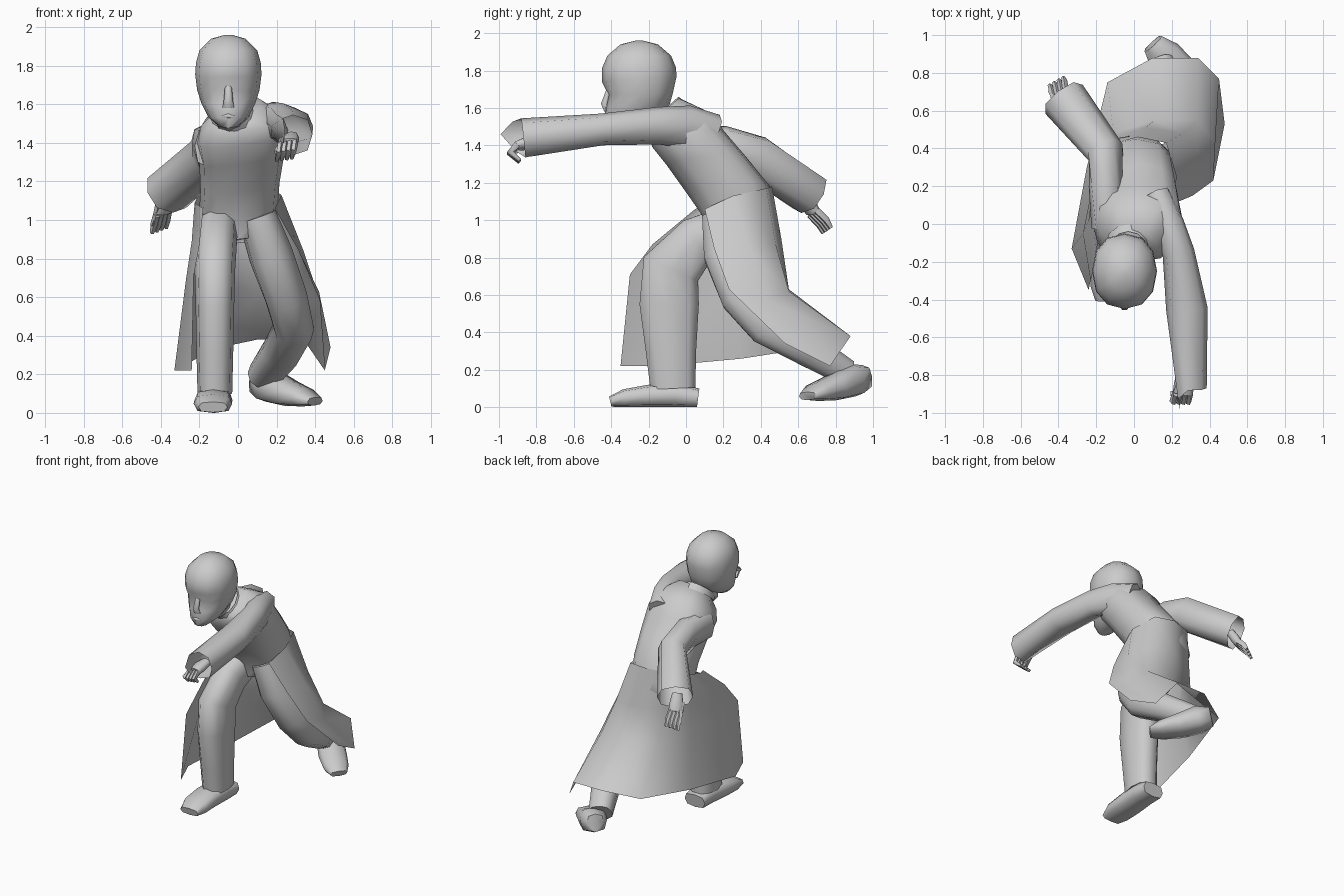
import bpy, bmesh, math
from mathutils import Vector as V


def make(name, rows, closed=True, caps=(True, True), angle=70):
    """Skin rows of points into one smooth-by-angle mesh."""
    bm = bmesh.new()
    g = [[bm.verts.new(p) for p in r] for r in rows]
    n = len(g[0])
    for a, b in zip(g, g[1:]):
        for i in range(n if closed else n - 1):
            j = (i + 1) % n
            bm.faces.new((a[i], a[j], b[j], b[i]))
    if closed and caps[0]:
        bm.faces.new(g[0][::-1])
    if closed and caps[1]:
        bm.faces.new(g[-1])
    bmesh.ops.recalc_face_normals(bm, faces=bm.faces)
    me = bpy.data.meshes.new(name)
    bm.to_mesh(me)
    bm.free()
    ob = bpy.data.objects.new(name, me)
    bpy.context.collection.objects.link(ob)
    bpy.ops.object.select_all(action='DESELECT')
    ob.select_set(True)
    bpy.context.view_layer.objects.active = ob
    bpy.ops.object.shade_smooth_by_angle(angle=math.radians(angle))
    return ob


def circle(n, box):
    """Unit circle points, squarer for a smaller box exponent."""
    def f(v):
        return math.copysign(abs(v) ** box, v) if abs(v) > 1e-6 else 0.0
    return [(f(math.cos(2 * math.pi * k / n)), f(math.sin(2 * math.pi * k / n))) for k in range(n)]


def tube(name, path, side=(1, 0, 0), n=8, caps=(True, True), tip=None, box=.8):
    """Limb along path of (x, y, z, half width, half depth)."""
    pts = [V(p[:3]) for p in path]
    rows = []
    for i, p in enumerate(path):
        t = (pts[min(i + 1, len(pts) - 1)] - pts[max(i - 1, 0)]).normalized()
        s = V(side)
        s = (s - t * s.dot(t)).normalized()
        u = s.cross(t)
        rows.append([pts[i] + s * p[3] * c + u * p[4] * d for c, d in circle(n, box)])
    if tip:
        for k, w in ((-1, .4), (0, 1), (1, .4)):
            rows[-1][n // 2 + k] += V(tip) * w
    return make(name, rows, caps=caps)


def stack(name, rings, n=12, tilt=0.0, caps=(True, True), box=1.0):
    """Body from rings of (front y, front z, back y, back z, centre x, half width)."""
    rows = []
    for fy, fz, by, bz, cx, hw in rings:
        rows.append([(cx + hw * d, fy + (by - fy) * (1 - c) / 2,
                      fz + (bz - fz) * (1 - c) / 2 + hw * d * tilt) for c, d in circle(n, box)])
    return make(name, rows, caps=caps)


# head and face
stack("head", [
    (-.42, 1.48, -.27, 1.50, -.05, .055), (-.44, 1.53, -.17, 1.54, -.05, .105),
    (-.43, 1.60, -.09, 1.61, -.05, .14), (-.415, 1.67, -.07, 1.68, -.05, .162),
    (-.45, 1.74, -.05, 1.77, -.05, .172), (-.45, 1.81, -.055, 1.82, -.05, .168),
    (-.42, 1.88, -.08, 1.88, -.05, .15), (-.35, 1.94, -.15, 1.94, -.05, .09),
    (-.27, 1.96, -.23, 1.96, -.05, .02)], box=.9)
tube("nose", [(-.05, -.415, 1.69, .018, .015), (-.05, -.437, 1.62, .024, .02),
              (-.05, -.425, 1.585, .03, .014)], n=6)
tube("mouth", [(-.09, -.415, 1.535, .006, .01), (-.05, -.437, 1.54, .012, .012),
               (-.01, -.415, 1.535, .006, .01)], side=(0, 0, 1), n=6)
tube("neck", [(-.03, -.02, 1.50, .08, .08), (-.05, -.22, 1.56, .075, .09)], n=8)

# coat body, leaning forward, with collar
stack("coat_body", [
    (.12, .90, .43, .88, .0, .15), (.09, 1.02, .47, 1.03, .0, .205),
    (.0, 1.15, .45, 1.18, .01, .205), (-.10, 1.29, .32, 1.34, .02, .22),
    (-.18, 1.39, .20, 1.48, .02, .24), (-.20, 1.46, .14, 1.57, .02, .21),
    (-.19, 1.50, -.03, 1.65, -.0, .12)], tilt=.12, box=.8)
stack("collar", [(-.20, 1.46, .0, 1.63, -.02, .13),
                 (-.23, 1.49, -.04, 1.66, -.03, .10)], caps=(False, False))

# open coat skirt, from one front edge round the back to the other
make("coat_skirt", [
    [(.19, .10, 1.06), (.225, .25, 1.13), (.17, .43, 1.17), (.02, .46, 1.18),
     (-.13, .42, 1.17), (-.21, .28, 1.12), (-.225, .15, 1.09), (-.18, .05, 1.06)],
    [(.31, .15, .85), (.34, .34, .84), (.26, .48, .87), (.06, .51, .90),
     (-.12, .45, .90), (-.21, .25, .90), (-.24, .02, .89), (-.20, -.18, .87)],
    [(.42, .23, .63), (.43, .43, .57), (.34, .55, .62), (.11, .55, .63),
     (-.11, .48, .66), (-.21, .24, .68), (-.27, -.05, .69), (-.23, -.30, .71)],
    [(.48, .53, .34), (.45, .77, .22), (.34, .88, .38), (.10, .88, .38),
     (-.14, .75, .33), (-.25, .30, .26), (-.33, -.13, .22), (-.24, -.35, .22)],
], closed=False, angle=80)

# sleeves, open at the cuffs
tube("forward_sleeve", [
    (.12, .14, 1.45, .08, .12), (.18, .0, 1.50, .085, .115), (.235, -.15, 1.505, .085, .10),
    (.28, -.45, 1.485, .11, .085), (.285, -.87, 1.44, .10, .105)],
    caps=(True, False), tip=(.06, -.12, .02))
tube("back_sleeve", [
    (-.14, -.02, 1.38, .085, .11), (-.15, .20, 1.395, .09, .11),
    (-.15, .38, 1.33, .10, .125), (-.37, .66, 1.14, .125, .115)],
    side=(.8, .6, 0), caps=(True, False))


def hand(name, wrist, knuckle, bend, end, spread, side):
    """Palm, four bent fingers and a thumb."""
    w, k, b, e, s = V(wrist), V(knuckle), V(bend), V(end), V(side).normalized()
    tube(name + "_palm", [(*w, .035, .03), (*w.lerp(k, .6), .05, .033), (*k, .052, .024)], side)
    for i in range(4):
        o = s * (i - 1.5) * .026
        f = s * (i - 1.5) * spread
        tube(f"{name}_finger_{i + 1}", [(*(k + o), .015, .02), (*(b + o + f * .5), .016, .019),
                                        (*(e + o + f), .011, .011)], side, n=5)
    m = w.lerp(k, .4) - s * .04
    tube(name + "_thumb", [(*m, .02, .02), (*(m.lerp(b, .5) - s * .02), .018, .018),
                           (*(b - s * .055), .01, .01)], side, n=5)


hand("forward_hand", (.28, -.78, 1.43), (.26, -.90, 1.40), (.25, -.94, 1.36),
     (.24, -.89, 1.315), .0, (1, 0, .15))
hand("back_hand", (-.36, .62, 1.15), (-.39, .68, 1.04), (-.40, .73, .99),
     (-.41, .755, .945), .003, (.8, .45, .3))

# trouser legs
tube("front_leg", [
    (-.10, .28, .98, .10, .12), (-.11, .06, .89, .105, .135), (-.12, -.08, .74, .105, .165),
    (-.12, -.09, .55, .10, .165), (-.12, -.08, .30, .095, .14), (-.12, -.07, .10, .09, .125)], n=10)
tube("back_leg", [
    (.10, .24, 1.02, .10, .16), (.17, .25, .82, .115, .16), (.25, .33, .60, .11, .15),
    (.29, .44, .44, .105, .12), (.22, .65, .31, .10, .095), (.13, .85, .19, .085, .075)], n=10)

# shoes
tube("front_shoe", [
    (-.12, .065, .05, .085, .05), (-.12, -.05, .065, .092, .065), (-.13, -.20, .06, .098, .06),
    (-.13, -.33, .048, .10, .048), (-.13, -.405, .03, .075, .028)], box=.65)
tube("back_shoe", [
    (.10, .955, .16, .06, .065), (.16, .89, .145, .095, .09), (.25, .79, .105, .10, .07),
    (.34, .70, .08, .09, .048), (.40, .65, .06, .06, .022)], side=(.75, .65, 0), box=.7)
